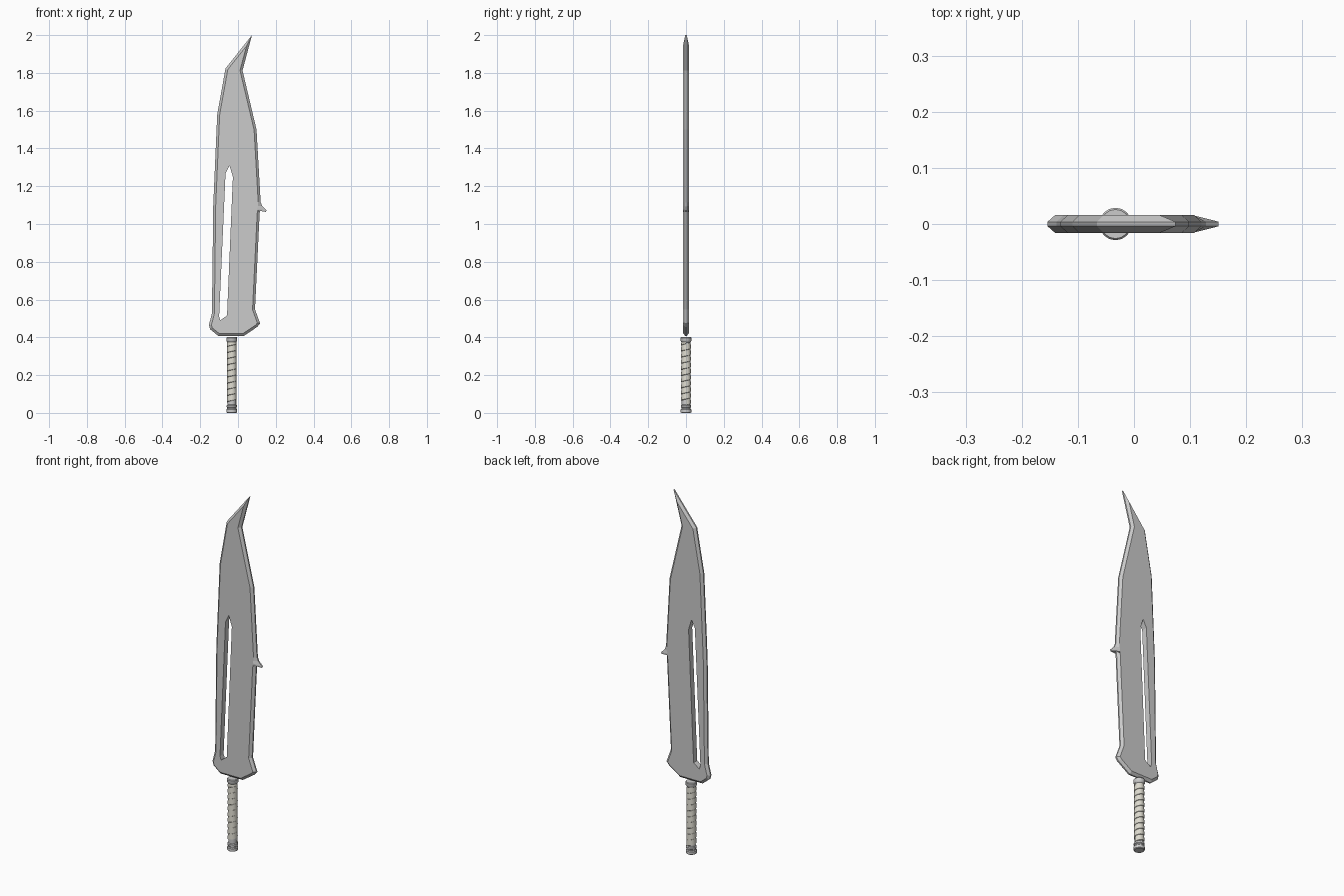
import bpy, bmesh, math
from mathutils import Vector

if "Cube" in bpy.data.objects:
    bpy.data.objects.remove(bpy.data.objects["Cube"])

HALF, RIM, BEVEL = 0.016, 0.004, 0.013
HX = -0.033  # handle axis


def make(name, bm, smooth=None):
    bmesh.ops.recalc_face_normals(bm, faces=bm.faces[:])
    me = bpy.data.meshes.new(name)
    bm.to_mesh(me)
    bm.free()
    ob = bpy.data.objects.new(name, me)
    bpy.context.collection.objects.link(ob)
    if smooth:
        bpy.context.view_layer.objects.active = ob
        ob.select_set(True)
        bpy.ops.object.shade_smooth_by_angle(angle=math.radians(smooth))
        ob.select_set(False)
    return ob


def inset(pts, d):
    """Mitred inward offset of a clockwise outline."""
    out = []
    for i, p in enumerate(pts):
        a, b = (p - pts[i - 1]).normalized(), (pts[(i + 1) % len(pts)] - p).normalized()
        na, nb = Vector((a.y, -a.x)), Vector((b.y, -b.x))
        out.append(p + (na + nb) * d / (1 + na.dot(nb)))
    return out


def ring(bm, pts, y):
    return [bm.verts.new((p.x, y, p.y)) for p in pts]


def bridge(bm, a, b):
    n = len(a)
    for i in range(n):
        j = (i + 1) % n
        bm.faces.new((a[i], a[j], b[j], b[i]))


# Blade outline, clockwise from the tip: x, z, and rim shift (dx, dz) for the side barb
outline = [(0.074, 2.0), (0.024, 1.813), (0.098, 1.50), (0.120, 1.115),
           (0.118, 1.095, 0.010, 0.0), (0.117, 1.08, 0.034, -0.008),
           (0.116, 1.07, 0.031, -0.006), (0.115, 1.06, 0.001, 0.014),
           (0.114, 1.045), (0.090, 0.548), (0.117, 0.474), (0.103, 0.456), (0.032, 0.408),
           (-0.105, 0.408), (-0.148, 0.443), (-0.154, 0.466), (-0.138, 0.527),
           (-0.131, 1.10), (-0.110, 1.58), (-0.066, 1.824)]
slot = [(-0.045, 1.31), (-0.027, 1.25), (-0.058, 0.516), (-0.093, 0.49),
        (-0.100, 0.51), (-0.066, 1.268)]
body = [Vector(p[:2]) for p in outline]
rim = [Vector(p[:2]) + (Vector(p[2:]) if len(p) > 2 else Vector((0, 0))) for p in outline]
face = inset(body, BEVEL)
hole = [Vector(p) for p in slot]

bm = bmesh.new()
rims, holes = [], []
for s in (-1, 1):
    r, f, h = ring(bm, rim, s * RIM), ring(bm, face, s * HALF), ring(bm, hole, s * HALF)
    bridge(bm, r, f)
    edges = [bm.edges.get((f[i - 1], f[i])) for i in range(len(f))]
    edges += [bm.edges.new((h[i - 1], h[i])) for i in range(len(h))]
    bmesh.ops.triangle_fill(bm, use_beauty=True, edges=edges, normal=(0, s, 0))
    rims.append(r)
    holes.append(h)
bridge(bm, *rims)
bridge(bm, *holes)
make("blade", bm)


def lathe(name, profile, sides=16):
    bm = bmesh.new()
    rings = [[bm.verts.new((HX + r * math.cos(math.tau * i / sides),
                            r * math.sin(math.tau * i / sides), z)) for i in range(sides)]
             for r, z in profile]
    for a, b in zip(rings, rings[1:]):
        bridge(bm, a, b)
    bm.faces.new(rings[0])
    bm.faces.new(rings[-1])
    return make(name, bm, 35)


# Handle fittings
lathe("pommel", [(0.024, 0.0), (0.028, 0.003), (0.028, 0.018), (0.024, 0.022),
                 (0.024, 0.028), (0.027, 0.031), (0.027, 0.040), (0.022, 0.044)])
lathe("collar", [(0.022, 0.372), (0.025, 0.376), (0.029, 0.382), (0.029, 0.397), (0.026, 0.401)])
lathe("grip_core", [(0.0225, 0.03), (0.0225, 0.385)])

# Grip wrap: overlapping helical tape
sides, turns, pitch, z0 = 16, 10, 0.0325, 0.040
bm = bmesh.new()
prev = None
for i in range(sides * turns + 1):
    a = math.tau * i / sides
    z = z0 + pitch * i / sides
    row = [bm.verts.new((HX + r * math.cos(a), r * math.sin(a), min(z + dz, 0.376)))
           for r, dz in ((0.0225, 0.0), (0.0262, 0.002), (0.0245, pitch), (0.0225, pitch))]
    if prev:
        bridge(bm, prev, row)
    else:
        bm.faces.new(row)
    prev = row
bm.faces.new(prev)
wrap = make("grip_wrap", bm, 30)
mat = bpy.data.materials.new("wrap_cloth")
mat.diffuse_color = (0.72, 0.70, 0.62, 1)
mat.use_nodes = True
mat.node_tree.nodes["Principled BSDF"].inputs["Base Color"].default_value = mat.diffuse_color
wrap.data.materials.append(mat)
